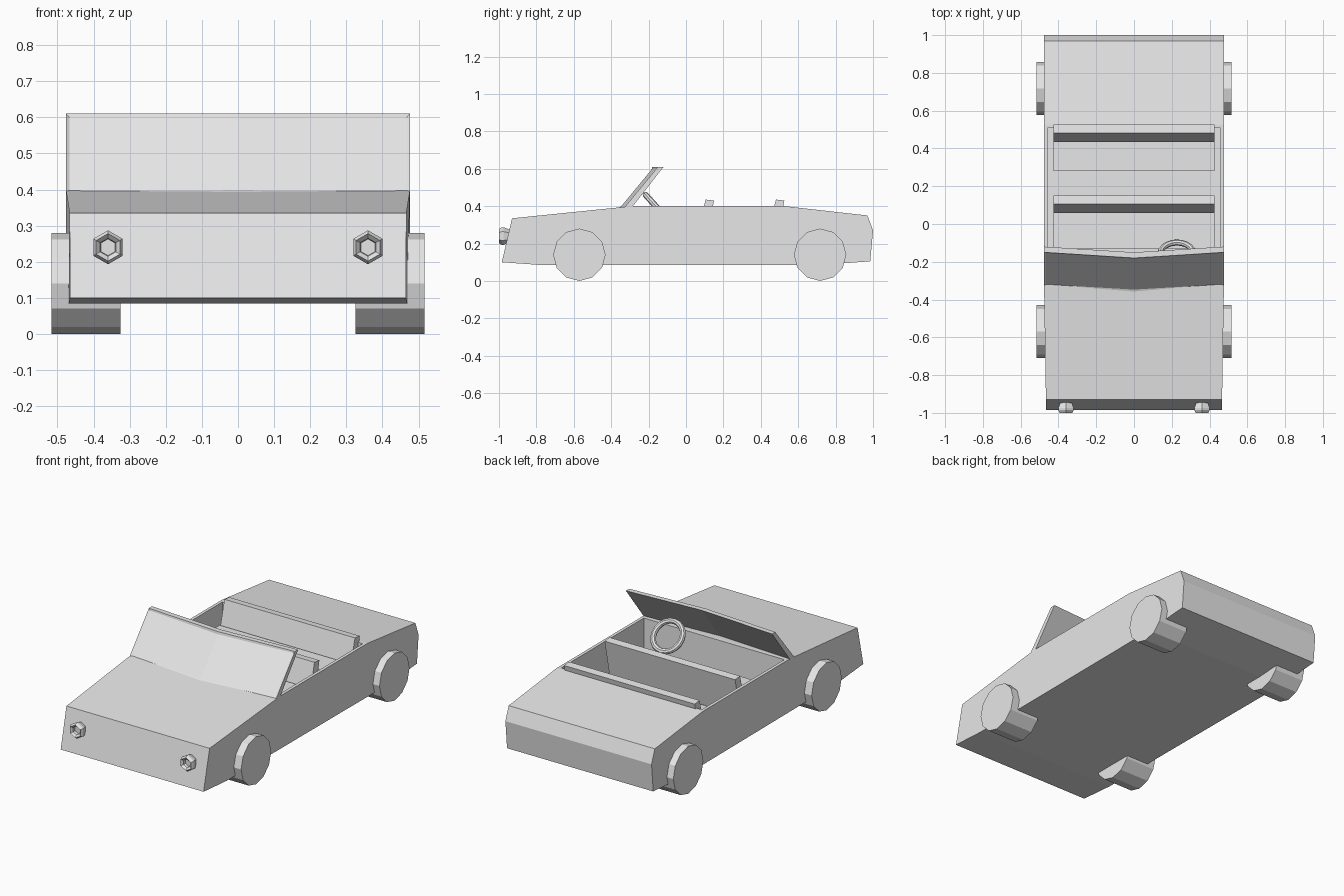
import bpy, bmesh, math
from mathutils import Matrix, Vector

if "Cube" in bpy.data.objects:
    bpy.data.objects.remove(bpy.data.objects["Cube"], do_unlink=True)

grey = bpy.data.materials.new("plain_grey")
grey.use_nodes = True
grey.diffuse_color = (0.8, 0.8, 0.8, 1)
grey.node_tree.nodes["Principled BSDF"].inputs["Base Color"].default_value = grey.diffuse_color


def finish(name, bm):
    bmesh.ops.recalc_face_normals(bm, faces=bm.faces[:])
    mesh = bpy.data.meshes.new(name)
    bm.to_mesh(mesh)
    bm.free()
    mesh.materials.append(grey)
    obj = bpy.data.objects.new(name, mesh)
    bpy.context.collection.objects.link(obj)
    return obj


def loft(bm, rings, caps=True):
    """Join equal closed rings of points with quads."""
    rows = [[bm.verts.new(p) for p in ring] for ring in rings]
    n = len(rows[0])
    for a, b in zip(rows, rows[1:]):
        for i in range(n):
            j = (i + 1) % n
            bm.faces.new((a[i], a[j], b[j], b[i]))
    if caps:
        bm.faces.new(rows[0])
        bm.faces.new(rows[-1])
    return rows


def prism(name, profile, half_width):
    """Side profile in (y, z) stretched across the car."""
    bm = bmesh.new()
    loft(bm, [[(s * half_width, y, z) for y, z in profile] for s in (-1, 1)])
    return finish(name, bm)


# Body: side profile with a slightly narrower nose and a sunken cockpit
HALF = 0.476
profile = [(-0.985, 0.1), (-0.93, 0.335), (-0.34, 0.395), (-0.28, 0.4), (0.526, 0.4),
           (0.97, 0.35), (1.0, 0.27), (0.985, 0.105), (0.85, 0.095), (0.7, 0.085), (-0.77, 0.085)]


def half_at(y):
    return HALF - 0.01 * max(0, (-0.34 - y) / 0.6)


bm = bmesh.new()
loft(bm, [[(s * half_at(y), y, z) for y, z in profile] for s in (-1, 1)])
bmesh.ops.recalc_face_normals(bm, faces=bm.faces[:])
bm.faces.ensure_lookup_table()
deck = min(bm.faces, key=lambda f: (f.calc_center_median() - Vector((0, 0.123, 0.4))).length)
bmesh.ops.inset_individual(bm, faces=[deck], thickness=0.026)
tub = bmesh.ops.extrude_discrete_faces(bm, faces=[deck])["faces"][0]
bmesh.ops.translate(bm, verts=tub.verts[:], vec=(0, 0, -0.2))
finish("body", bm)

# Windscreen: raked slab with a shallow V and a recessed front pane
section = [(-0.33, 0.392), (-0.15, 0.61), (-0.12, 0.61), (-0.29, 0.392)]
bm = bmesh.new()
loft(bm, [[(x, y - (0.03 if x == 0 else 0), z) for y, z in section] for x in (-HALF, 0, HALF)])
bmesh.ops.recalc_face_normals(bm, faces=bm.faces[:])
panes = [f for f in bm.faces if f.normal.y < -0.5]
bmesh.ops.inset_region(bm, faces=panes, thickness=0.013, depth=-0.006)
finish("windscreen", bm)

# Bench seats: cushion and leaning backrest
for label, back, front in (("front", 0.06, -0.13), ("rear", 0.436, 0.28)):
    prism(label + "_seat_cushion", [(front, 0.19), (front, 0.3), (back, 0.3), (back, 0.19)], 0.425)
    prism(label + "_seat_back", [(back - 0.02, 0.19), (back + 0.045, 0.435),
                                 (back + 0.09, 0.43), (back + 0.04, 0.19)], 0.425)

# Wheels: twelve-sided drums
for side, s in (("left", 1), ("right", -1)):
    for label, y in (("front", -0.57), ("rear", 0.717)):
        bm = bmesh.new()
        loft(bm, [[(s * x, y + 0.14 * math.sin(i * math.pi / 6), 0.14 + 0.14 * math.cos(i * math.pi / 6))
                   for i in range(12)] for x in (0.325, 0.517)])
        finish(f"{label}_{side}_wheel", bm)

    # Headlights: hexagonal rings with a recessed lens
    bm = bmesh.new()
    steps = [(0.035, -0.945), (0.047, -0.975), (0.047, -0.986), (0.038, -1.0), (0.025, -0.988), (0.023, -0.972)]
    loft(bm, [[(s * 0.36 + r * math.sin(i * math.pi / 3), y, 0.24 + r * math.cos(i * math.pi / 3))
               for i in range(6)] for r, y in steps])
    finish(side + "_headlight", bm)

# Steering wheel: tilted ring
bm = bmesh.new()
tilt = Matrix.Translation((0.227, -0.157, 0.395)) @ Matrix.Rotation(math.radians(-48), 4, "X")
rings = []
for k in range(8):
    a = k * math.tau / 8
    r, h = 0.088 + 0.016 * math.cos(a), 0.016 * math.sin(a)
    rings.append([tilt @ Vector((r * math.cos(t * math.tau / 20), r * math.sin(t * math.tau / 20), h))
                  for t in range(20)])
loft(bm, rings + rings[:1], caps=False)
bmesh.ops.remove_doubles(bm, verts=bm.verts[:], dist=0.0001)
finish("steering_wheel", bm)
